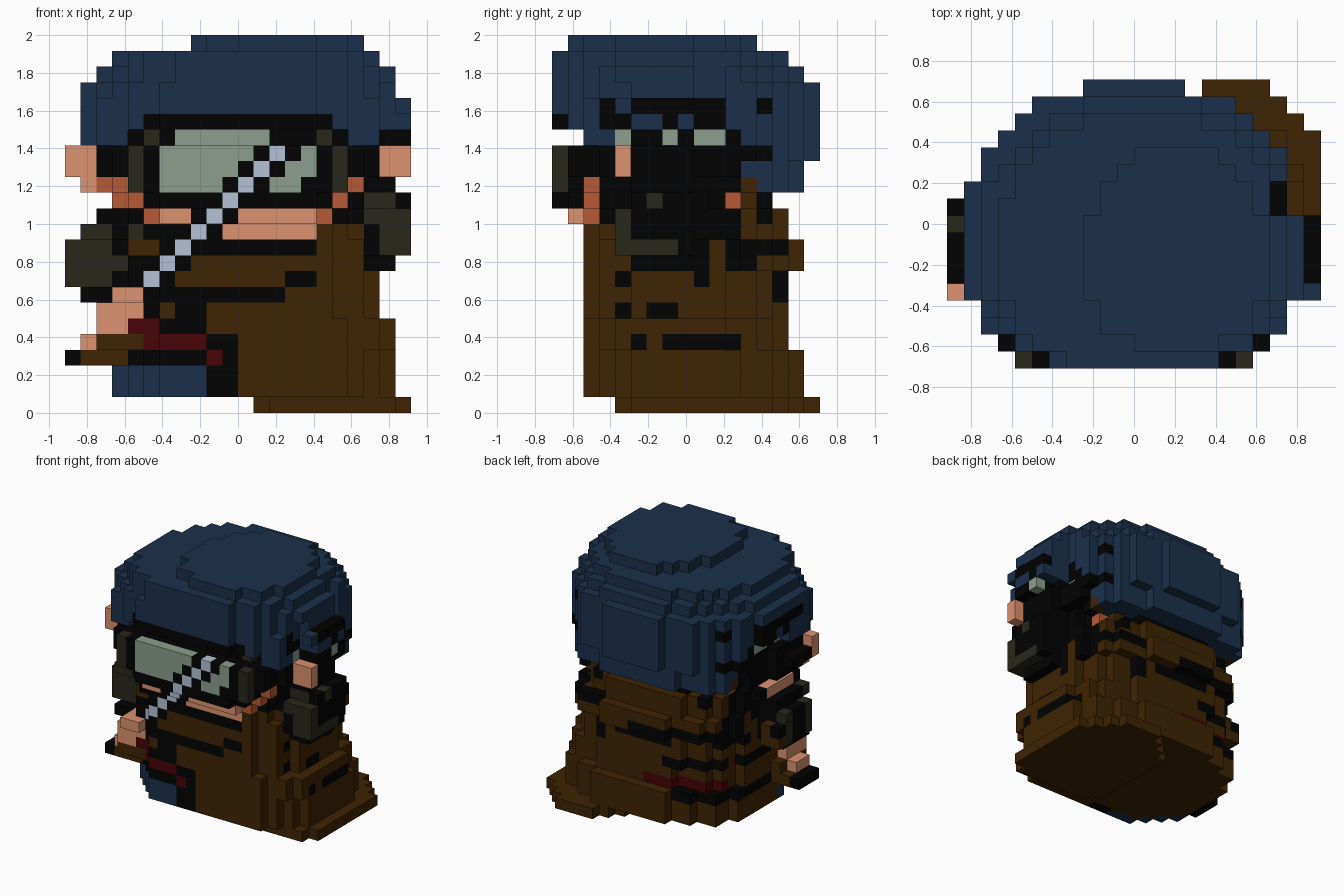
import bpy, bmesh

if "Cube" in bpy.data.objects:
    bpy.data.objects.remove(bpy.data.objects["Cube"])

V = 1 / 12                      # voxel edge
NX, NY, NZ = 22, 17, 24
cells = {}                      # (i, j, k) -> [part, colour]

COLOURS = {"navy": (27, 48, 75), "black": (2, 2, 2), "brown": (62, 36, 3),
           "olive": (39, 39, 28), "lens_green": (140, 159, 141),
           "skin": (220, 146, 112), "rust": (182, 90, 54),
           "dark_red": (71, 3, 6), "silver": (180, 194, 214)}


def linear(c):
    c /= 255
    return c / 12.92 if c <= 0.04045 else ((c + 0.055) / 1.055) ** 2.4


materials = {}
for name, rgb in COLOURS.items():
    m = bpy.data.materials.new(name)
    m.use_nodes = True
    col = tuple(linear(c) for c in rgb) + (1,)
    m.diffuse_color = col
    bsdf = m.node_tree.nodes["Principled BSDF"]
    bsdf.inputs["Base Color"].default_value = col
    bsdf.inputs["Roughness"].default_value = 0.9
    materials[name] = m


def slab(part, colour, i0, i1, j0, j1, k0, k1, front=None, back=None):
    """Fill a box of voxels, or a superellipse slab with front and back exponents."""
    cx, cy, hx, hy = (i0 + i1) / 2, (j0 + j1) / 2, (i1 - i0 + 1) / 2, (j1 - j0 + 1) / 2
    for i in range(i0, i1 + 1):
        for j in range(j0, j1 + 1):
            n = front if j < cy else back
            if n and abs((i - cx) / hx) ** n + abs((j - cy) / hy) ** n > 1:
                continue
            for k in range(k0, k1 + 1):
                cells[i, j, k] = [part, colour]


def carve(i0, i1, j0, j1, k0, k1):
    """Remove a box of voxels."""
    for c in [c for c in cells if i0 <= c[0] <= i1 and j0 <= c[1] <= j1 and k0 <= c[2] <= k1]:
        del cells[c]


def paint(side, colour, rects, part=None):
    """Recolour the outermost voxels seen from one side; rects are a0, a1, k0, k1."""
    for a0, a1, k0, k1 in rects:
        for a in range(a0, a1 + 1):
            for k in range(k0, k1 + 1):
                ray = {"front": [(a, j, k) for j in range(NY)],
                       "back": [(a, j, k) for j in reversed(range(NY))],
                       "left": [(i, a, k) for i in reversed(range(NX))],
                       "right": [(i, a, k) for i in range(NX)]}[side]
                hit = next((c for c in ray if c in cells), None)
                if hit:
                    cells[hit] = [part or cells[hit][0], colour]


# Cloak and body, bottom to top
slab("cloak_hem", "brown", 12, 21, 4, 16, 0, 0, 6, 2.2)
slab("cloak", "brown", 3, 20, 2, 15, 1, 3, 3.2, 2.4)
slab("cloak", "brown", 3, 20, 2, 14, 4, 5, 3.6, 2.4)
slab("cloak", "brown", 3, 19, 2, 14, 6, 8, 3.2, 2.4)
slab("cloak", "brown", 18, 18, 3, 3, 6, 8)
slab("scarf", "brown", 3, 19, 2, 15, 9, 10, 3.5, 2.4)
slab("scarf", "brown", 3, 18, 2, 14, 11, 12, 3.8, 2.4)

# Head
slab("head", "black", 3, 18, 1, 13, 12, 12, 2.9, 2.4)
slab("head", "black", 3, 18, 0, 13, 13, 13, 3, 2.6)
slab("head", "black", 3, 18, 0, 13, 14, 16, 6, 2.6)
slab("head", "black", 3, 18, 2, 13, 17, 17, 5, 3)
carve(3, 3, 1, 1, 14, 14)
carve(18, 18, 1, 1, 14, 14)

# Cap
slab("cap", "navy", 3, 18, 10, 15, 14, 15, 3, 1.8)
slab("cap", "navy", 2, 19, 8, 16, 16, 17, 3, 1.6)
slab("cap", "navy", 1, 20, 0, 16, 18, 20, 2.6, 2)
for lo, hi in ((2, 3), (18, 19)):
    slab("cap", "navy", lo, hi, 2, 8, 17, 17)
    slab("cap", "navy", lo, hi, 2, 4, 18, 19)
slab("cap", "navy", 1, 1, 4, 9, 18, 20)
slab("cap", "navy", 1, 1, 4, 6, 17, 17)
slab("cap", "navy", 2, 20, 0, 15, 21, 21, 2.6, 2)
slab("cap", "navy", 3, 19, 0, 14, 22, 22, 2.6, 2)
slab("cap", "navy", 8, 18, 1, 12, 23, 23, 2.3, 2)
slab("cap", "navy", 21, 21, 4, 8, 19, 19)
slab("cap", "navy", 20, 21, 5, 8, 18, 18)

# Strap, ears and muffs on both sides of the head
for lo, hi in ((2, 3), (18, 19)):
    slab("strap", "black", lo, hi, 3, 11, 15, 16)
    slab("strap", "black", lo, hi, 5, 11, 17, 17)
for lo, hi in ((1, 1), (20, 20)):
    slab("strap", "black", lo, hi, 5, 8, 14, 16)
for lo, hi in ((0, 1), (20, 21)):
    slab("ear", "skin", lo, hi, 4, 4, 15, 16)
slab("ear", "skin", 1, 2, 4, 4, 14, 14)
slab("strap", "black", 20, 21, 5, 7, 17, 17)
slab("strap", "black", 0, 1, 5, 7, 15, 15)
slab("left_muff", "black", 19, 21, 4, 8, 10, 12)
slab("left_muff", "black", 18, 21, 5, 8, 13, 13)
slab("left_muff", "black", 19, 20, 5, 8, 9, 9)
slab("left_muff", "black", 18, 20, 5, 8, 14, 14)
slab("right_muff", "black", 0, 2, 5, 8, 8, 10)
slab("right_muff", "black", 1, 3, 4, 8, 11, 11)
slab("right_muff", "black", 2, 3, 4, 9, 12, 12)
slab("right_muff", "black", 1, 3, 4, 7, 7, 7)
slab("right_muff", "brown", 0, 1, 9, 9, 8, 9)

# Notch in the cap above the left strap
carve(19, 21, 9, 10, 17, 22)

# Right hand and sheath
slab("hand", "skin", 2, 4, 3, 5, 5, 6)
slab("hand", "skin", 3, 4, 2, 4, 7, 7)
slab("hand", "skin", 1, 2, 4, 5, 4, 4)
slab("sheath", "brown", 1, 3, 4, 6, 3, 3)
slab("sheath", "brown", 2, 4, 3, 6, 4, 4)
slab("sheath", "black", 0, 0, 4, 6, 3, 3)

# Sides of the head and scarf
for side in ("left", "right"):
    paint(side, "black", [(3, 11, 11, 12), (5, 9, 9, 10), (11, 12, 9, 10), (13, 13, 12, 13),
                          (5, 10, 19, 19), (7, 7, 18, 18), (9, 10, 18, 18),
                          (13, 13, 19, 19), (12, 13, 16, 16), (11, 11, 14, 15)])
    paint(side, "lens_green", [(7, 7, 17, 17), (9, 10, 17, 17)])
    paint(side, "olive", [(6, 6, 13, 13), (4, 4, 11, 12)])
    paint(side, "rust", [(2, 2, 14, 14), (11, 11, 13, 13)])
    paint(side, "brown", [(12, 12, 13, 14)])
paint("left", "black", [(3, 4, 18, 18), (3, 3, 19, 19), (9, 9, 8, 8), (14, 14, 7, 8), (4, 4, 6, 6),
                        (4, 4, 8, 8), (6, 7, 6, 6), (5, 5, 4, 4), (7, 11, 4, 4)])
paint("left", "lens_green", [(4, 4, 17, 17)])
paint("left", "olive", [(5, 7, 10, 10)])
paint("right", "olive", [(8, 8, 8, 10)])
paint("right", "black", [(10, 12, 8, 8), (7, 10, 6, 6), (7, 13, 3, 3)])
paint("right", "dark_red", [(12, 13, 4, 4)])
paint("right", "skin", [(5, 8, 12, 12)])

# Back folds
paint("back", "black", [(4, 11, 9, 9), (8, 13, 8, 8), (15, 18, 10, 10), (4, 8, 6, 6), (3, 7, 3, 3)])
paint("back", "dark_red", [(4, 10, 4, 4)])

# Front of the muffs and head
paint("front", "olive", [(0, 2, 8, 10), (3, 3, 9, 9), (1, 2, 11, 11), (4, 4, 11, 11),
                         (20, 21, 10, 11), (19, 21, 12, 12), (19, 20, 13, 13)])
paint("front", "black", [(4, 17, 13, 16), (5, 16, 18, 18), (4, 4, 17, 17), (17, 17, 17, 17),
                         (2, 4, 12, 12), (17, 18, 12, 12), (3, 3, 11, 11)])
paint("front", "navy", [(1, 4, 18, 19), (17, 18, 18, 19)])

# Goggles
paint("front", "olive", [(4, 4, 14, 16), (17, 17, 14, 16), (5, 5, 17, 17), (16, 16, 17, 17)],
      "goggle_frame")
paint("front", "lens_green", [(7, 12, 17, 17), (6, 11, 16, 16), (6, 10, 15, 15), (6, 9, 14, 14),
                              (15, 15, 16, 16), (14, 15, 15, 15), (13, 14, 14, 14)], "lens")

# Cheeks and mouth
paint("front", "rust", [(2, 3, 14, 14), (3, 4, 13, 13), (5, 5, 12, 12), (16, 16, 12, 12),
                        (17, 17, 13, 13), (18, 18, 14, 14)], "cheek")
paint("front", "skin", [(6, 7, 12, 12), (11, 15, 12, 12), (10, 15, 11, 11)], "mouth")

# Scarf folds, trousers and belt
paint("front", "black", [(8, 8, 12, 12), (10, 10, 12, 12), (5, 9, 11, 11), (3, 15, 10, 10),
                         (4, 7, 9, 9), (3, 6, 8, 8), (14, 15, 8, 8), (5, 13, 7, 7),
                         (5, 5, 6, 6), (7, 8, 6, 6), (6, 8, 5, 5), (9, 10, 4, 4),
                         (4, 10, 3, 3), (9, 10, 1, 2)])
paint("front", "brown", [(4, 5, 10, 10), (6, 6, 6, 6), (16, 18, 9, 10), (16, 17, 11, 11)])
paint("front", "navy", [(3, 8, 1, 2)], "trousers")
paint("front", "dark_red", [(4, 5, 5, 5), (5, 8, 4, 4), (9, 9, 3, 3)], "belt")

# Sword, a diagonal of single voxels
for s in range(9):
    paint("front", "silver", [(5 + s, 5 + s, 8 + s, 8 + s)], "sword")

# Turn each part's exposed voxel sides into a mesh
SIDES = [((1, 0, 0), [(1, 0, 0), (1, 1, 0), (1, 1, 1), (1, 0, 1)]),
         ((-1, 0, 0), [(0, 0, 0), (0, 0, 1), (0, 1, 1), (0, 1, 0)]),
         ((0, 1, 0), [(0, 1, 0), (0, 1, 1), (1, 1, 1), (1, 1, 0)]),
         ((0, -1, 0), [(0, 0, 0), (1, 0, 0), (1, 0, 1), (0, 0, 1)]),
         ((0, 0, 1), [(0, 0, 1), (1, 0, 1), (1, 1, 1), (0, 1, 1)]),
         ((0, 0, -1), [(0, 0, 0), (0, 1, 0), (1, 1, 0), (1, 0, 0)])]
for part in sorted({c[0] for c in cells.values()}):
    bm = bmesh.new()
    verts = {}
    used = sorted({c[1] for c in cells.values() if c[0] == part})
    for (i, j, k), (p, colour) in cells.items():
        if p != part:
            continue
        for (dx, dy, dz), corners in SIDES:
            if (i + dx, j + dy, k + dz) in cells:
                continue
            ring = []
            for a, b, c in corners:
                key = (i + a, j + b, k + c)
                if key not in verts:
                    verts[key] = bm.verts.new(((key[0] - NX / 2) * V, (key[1] - NY / 2) * V, key[2] * V))
                ring.append(verts[key])
            bm.faces.new(ring).material_index = used.index(colour)
    mesh = bpy.data.meshes.new(part)
    bm.to_mesh(mesh)
    bm.free()
    for name in used:
        mesh.materials.append(materials[name])
    bpy.context.collection.objects.link(bpy.data.objects.new(part, mesh))
